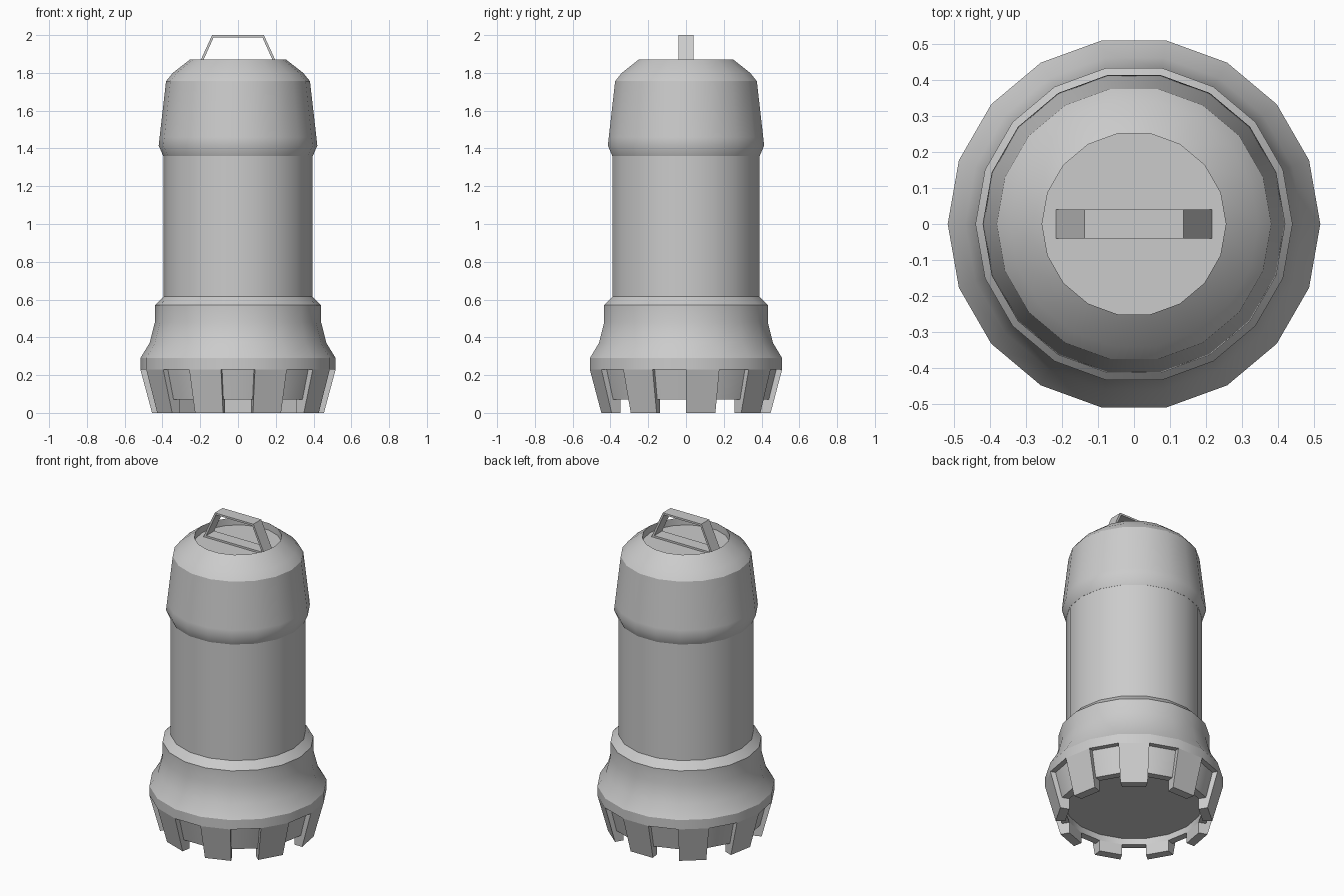
import bpy, bmesh
from math import cos, sin, radians

if "Cube" in bpy.data.objects:
    bpy.data.objects.remove(bpy.data.objects["Cube"])

SIDES = 18
STEP = 360 / SIDES


def finish(name, bm, smooth=True):
    bmesh.ops.remove_doubles(bm, verts=bm.verts, dist=1e-5)
    bmesh.ops.recalc_face_normals(bm, faces=bm.faces)
    me = bpy.data.meshes.new(name)
    bm.to_mesh(me)
    bm.free()
    if smooth:
        me.polygons.foreach_set("use_smooth", [True] * len(me.polygons))
        me.set_sharp_from_angle(angle=radians(30))
    ob = bpy.data.objects.new(name, me)
    bpy.context.collection.objects.link(ob)
    return ob


def polar(r, deg, z):
    a = radians(deg)
    return (r * cos(a), r * sin(a), z)


def lathe(name, profile):
    """Revolve (radius, z) points; a zero radius makes a flat n-gon cap."""
    bm = bmesh.new()
    rings = [[bm.verts.new(polar(r, i * STEP, z)) for i in range(SIDES)]
             for r, z in profile if r > 0]
    for a, b in zip(rings, rings[1:]):
        for i in range(SIDES):
            j = (i + 1) % SIDES
            bm.faces.new((a[i], a[j], b[j], b[i]))
    if profile[0][0] == 0:
        bm.faces.new(rings[0])
    if profile[-1][0] == 0:
        bm.faces.new(rings[-1])
    return finish(name, bm)


# Flared base with recessed lower ring and hollow underside
lathe("base_housing", [
    (0, 0.11), (0.40, 0.11), (0.40, 0.07), (0.445, 0.07), (0.485, 0.23),
    (0.517, 0.23), (0.517, 0.29), (0.468, 0.37), (0.44, 0.48),
    (0.44, 0.57), (0.395, 0.615), (0, 0.615)])

# Cylindrical body
lathe("body", [(0, 0.60), (0.395, 0.60), (0.395, 1.37), (0, 1.37)])

# Domed cap with a shallow recess for the handle
lathe("cap", [
    (0, 1.36), (0.396, 1.36), (0.42, 1.415), (0.415, 1.46), (0.381, 1.756),
    (0.345, 1.80), (0.255, 1.87), (0.255, 1.825), (0, 1.825)])

# Teeth: one on every other side of the base
bm = bmesh.new()
for k in range(0, SIDES, 2):
    corners = [(0.517, 0.23), (0.455, 0), (0.40, 0), (0.40, 0.23)]
    a, b = [[bm.verts.new(polar(r, (k + s) * STEP, z)) for r, z in corners]
            for s in (0, 1)]
    bm.faces.new(a)
    bm.faces.new(b[::-1])
    for i in range(4):
        j = (i + 1) % 4
        bm.faces.new((a[i], b[i], b[j], a[j]))
finish("base_teeth", bm, smooth=False)

# Handle: thin trapezoid loop extruded along y
bm = bmesh.new()
outer = [(-0.217, 1.825), (-0.137, 2.0), (0.137, 2.0), (0.217, 1.825)]
inner = [(-0.197, 1.837), (-0.129, 1.988), (0.129, 1.988), (0.197, 1.837)]
loops = [[[bm.verts.new((x, y, z)) for x, z in pts] for pts in (outer, inner)]
         for y in (-0.04, 0.04)]
(fo, fi), (bo, bi) = loops
for i in range(4):
    j = (i + 1) % 4
    for p, q in ((fo, fi), (bo, bi), (fo, bo), (fi, bi)):
        bm.faces.new((p[i], p[j], q[j], q[i]))
finish("handle", bm, smooth=False)
